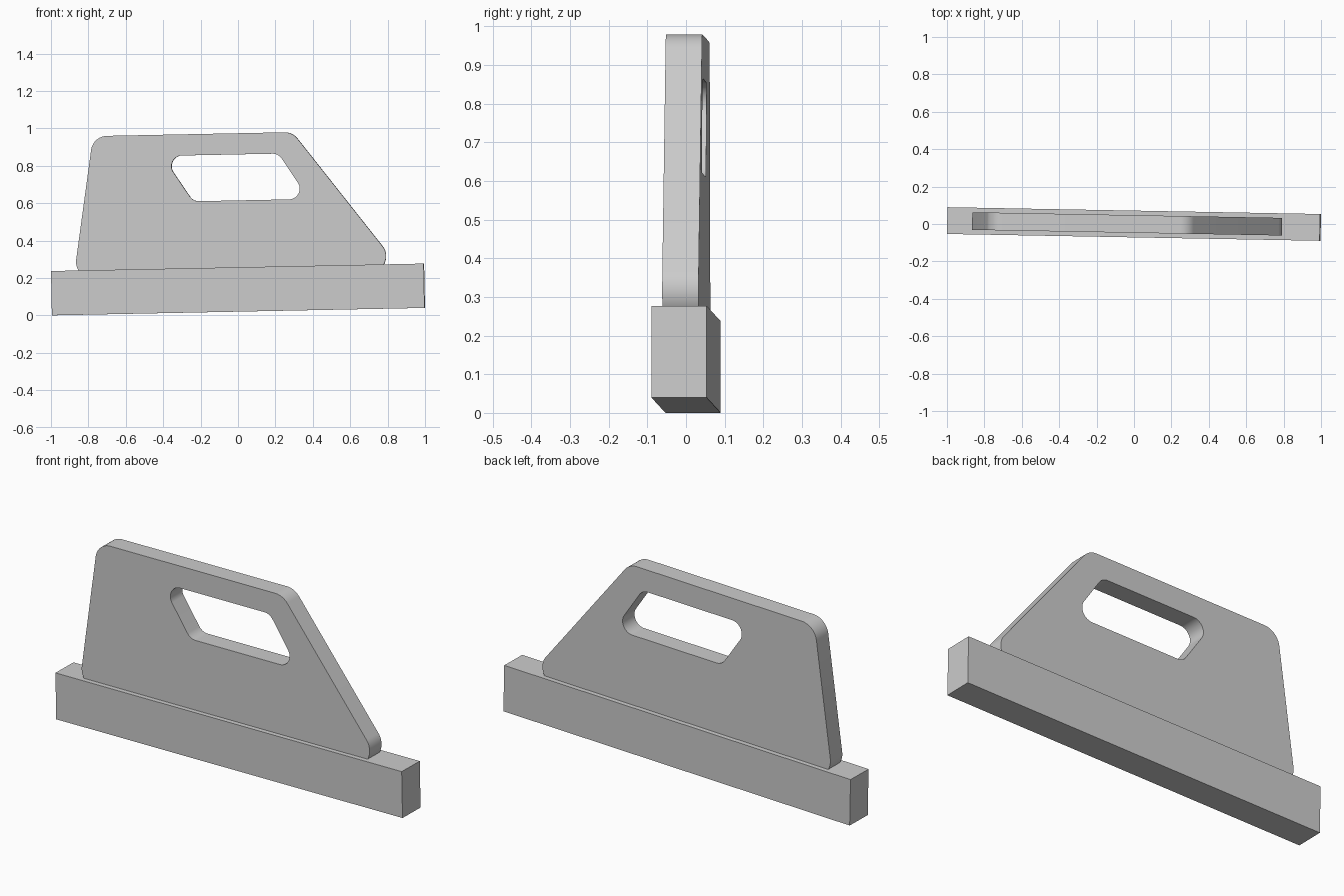
import bpy, bmesh, math
from mathutils import Vector, Matrix

old = bpy.data.objects.get("Cube")
if old:
    bpy.data.objects.remove(old, do_unlink=True)

# Single grey finish
grey = bpy.data.materials.new("light_grey")
grey.use_nodes = True
colour = (0.604, 0.604, 0.604, 1)
grey.diffuse_color = colour
grey.node_tree.nodes["Principled BSDF"].inputs["Base Color"].default_value = colour

# Whole tool leans and turns slightly about the middle of its base
CENTRE = Vector((0, 0, 0.1385))
TILT = (0, -0.02, -0.0183)


def add_object(name, mesh):
    obj = bpy.data.objects.new(name, mesh)
    obj.location = CENTRE
    obj.rotation_euler = TILT
    mesh.materials.clear()
    mesh.materials.append(grey)
    bpy.context.collection.objects.link(obj)
    return obj


def rounded(corners, radius, steps=12):
    """Outline of a polygon with every corner replaced by an arc."""
    pts = [Vector(c) for c in corners]
    out = []
    for i, p in enumerate(pts):
        a = (pts[i - 1] - p).normalized()
        b = (pts[(i + 1) % len(pts)] - p).normalized()
        half = a.angle(b) / 2
        mid = p + (a + b).normalized() * radius / math.sin(half)
        reach = radius / math.tan(half)
        start, end = p + a * reach - mid, p + b * reach - mid
        for k in range(steps + 1):
            spoke = start.lerp(end, k / steps).normalized()
            out.append(mid + spoke * radius)
    return out


def plate_mesh(outlines, half_thickness):
    """Upright plate from an outer outline and hole outlines."""
    curve = bpy.data.curves.new("outline", 'CURVE')
    curve.dimensions = '2D'
    curve.fill_mode = 'BOTH'
    curve.extrude = half_thickness
    for line in outlines:
        spline = curve.splines.new('POLY')
        spline.points.add(len(line) - 1)
        for point, co in zip(spline.points, line):
            point.co = (co.x, co.y, 0, 1)
        spline.use_cyclic_u = True
    helper = bpy.data.objects.new("outline", curve)
    mesh = bpy.data.meshes.new_from_object(helper)
    bpy.data.objects.remove(helper)
    bpy.data.curves.remove(curve)
    mesh.transform(Matrix.Rotation(math.pi / 2, 4, 'X'))
    bm = bmesh.new()
    bm.from_mesh(mesh)
    bmesh.ops.remove_doubles(bm, verts=bm.verts, dist=1e-5)
    bmesh.ops.recalc_face_normals(bm, faces=bm.faces)
    bm.to_mesh(mesh)
    bm.free()
    return mesh


# Base bar
bm = bmesh.new()
bmesh.ops.create_cube(bm, size=1)
bmesh.ops.scale(bm, vec=(1.993, 0.143, 0.237), verts=bm.verts)
bar = bpy.data.meshes.new("base_bar")
bm.to_mesh(bar)
bm.free()
add_object("base_bar", bar)

# Handle plate with its slanted grip hole, sunk a little into the bar
outer = rounded([(-0.877, 0.076), (0.884, 0.076), (0.308, 0.835), (-0.758, 0.835)], 0.087)
grip = rounded([(-0.39, 0.722), (0.231, 0.722), (0.389, 0.476), (-0.23, 0.476)], 0.057)
handle = add_object("handle_plate", plate_mesh([outer, grip], 0.047))

bpy.ops.object.select_all(action='DESELECT')
handle.select_set(True)
bpy.context.view_layer.objects.active = handle
bpy.ops.object.shade_smooth_by_angle(angle=math.radians(30))
